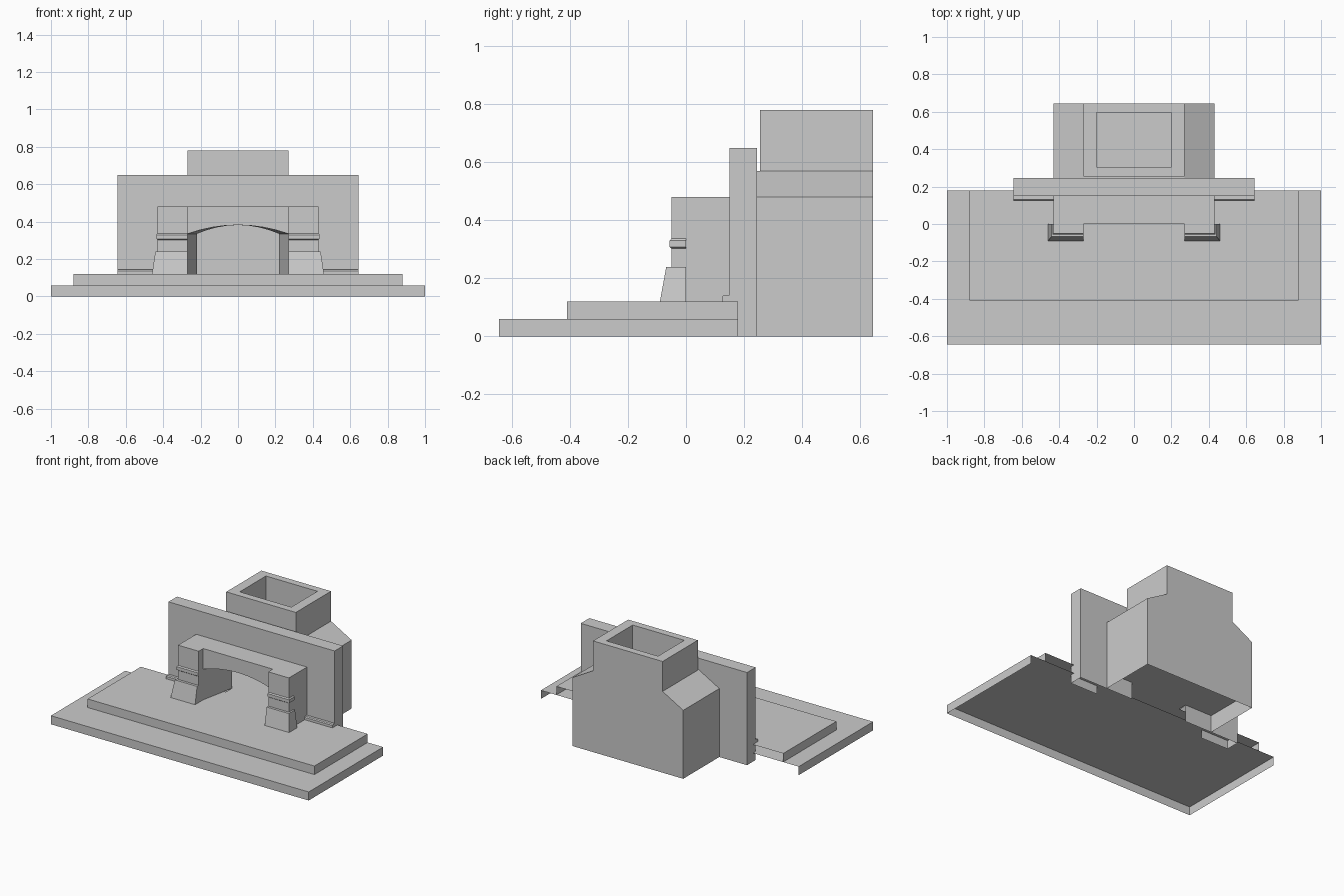
import bpy, bmesh

if "Cube" in bpy.data.objects:
    bpy.data.objects.remove(bpy.data.objects["Cube"])


def make(name, faces, fix=False):
    """Make an object from a list of polygons, welding shared corners."""
    bm = bmesh.new()
    for f in faces:
        bm.faces.new([bm.verts.new(p) for p in f])
    bmesh.ops.remove_doubles(bm, verts=bm.verts[:], dist=1e-5)
    if fix:
        bmesh.ops.recalc_face_normals(bm, faces=bm.faces[:])
    me = bpy.data.meshes.new(name)
    bm.to_mesh(me)
    bm.free()
    ob = bpy.data.objects.new(name, me)
    bpy.context.collection.objects.link(ob)
    return ob


def loft(rings, caps=True, closed=True):
    """Quads between successive rings, with optional end caps."""
    faces = []
    for a, b in zip(rings, rings[1:]):
        n = len(a)
        for i in range(n if closed else n - 1):
            j = (i + 1) % n
            faces.append([a[i], a[j], b[j], b[i]])
    if caps:
        faces += [list(reversed(rings[0])), rings[-1]]
    return faces


def rect(x0, x1, y0, y1, z):
    return [(x0, y0, z), (x1, y0, z), (x1, y1, z), (x0, y1, z)]


# Hearth steps: open at the back and underneath
def step(name, hx, y0, z0, z1):
    y1 = 0.18
    b, t = rect(-hx, hx, y0, y1, z0), rect(-hx, hx, y0, y1, z1)
    make(name, [t, [b[0], b[1], t[1], t[0]],
                [b[1], b[2], t[2], t[1]], [b[3], b[0], t[0], t[3]]])


step("lower_hearth_step", 1.0, -0.645, 0.0, 0.06)
step("upper_hearth_step", 0.88, -0.41, 0.06, 0.12)


# Arched opening profile, left foot to right foot
def arch(hx, y, foot, n=8):
    pts = [(-hx, y, foot)]
    for i in range(n + 1):
        u = -1 + 2 * i / n
        pts.append((u * hx, y, 0.335 + 0.047 * (1 - u * u)))
    return pts + [(hx, y, foot)]


def outline(hx, y, z0, z1):
    return [(hx, y, z0), (hx, y, z1), (-hx, y, z1), (-hx, y, z0)]


# Surround and its splayed arched reveal
front, back = arch(0.27, 0, 0.12), arch(0.22, 0.245, 0.12)
o0, o1 = outline(0.43, 0, 0.12, 0.48), outline(0.43, 0.15, 0.12, 0.48)
make("fireplace_surround",
     [front + o0] + [f[::-1] for f in loft([o0, o1], False, False)])
make("arched_reveal", [f[::-1] for f in loft([front, back], False, False)])

# Wall slab behind the surround
w0, w1 = outline(0.645, 0.15, 0, 0.65), outline(0.645, 0.245, 0, 0.65)
inner = outline(0.43, 0.15, 0, 0.48)
make("wall_slab",
     [w0 + inner[::-1], (arch(0.22, 0.245, 0) + w1)[::-1]]
     + [f[::-1] for f in loft([w0, w1], False, False)])

# Pilasters with tapered plinth and band: (height, outer x, front y)
PILASTER = [(0.12, 0.46, -0.09), (0.24, 0.442, -0.068), (0.24, 0.43, -0.05),
            (0.303, 0.43, -0.05), (0.308, 0.437, -0.056),
            (0.33, 0.437, -0.056), (0.338, 0.43, -0.05), (0.48, 0.43, -0.05)]
SKIRTING = [(0.12, 0.125), (0.137, 0.125), (0.143, 0.131), (0.143, 0.15)]
for side, s in (("left", -1), ("right", 1)):
    rings = [rect(s * 0.27, s * x, y, 0, z) for z, x, y in PILASTER]
    make(side + "_pilaster", loft(rings), True)
    # Skirting beside the surround
    rings = [[(s * x, y, z) for z, y in SKIRTING] + [(s * x, 0.15, 0.12)]
             for x in (0.43, 0.645)]
    make(side + "_skirting", loft(rings), True)

# Firebox floor
make("firebox_floor", [rect(-0.22, 0.22, 0.18, 0.245, 0.12),
                       rect(-0.43, 0.43, 0.245, 0.645, 0.12)])

# Chimney breast with sloped shoulders, open underneath
side = [(0.43, 0), (0.43, 0.48), (0.27, 0.57)]
prof = side + [(-x, z) for x, z in side[::-1]]
f0 = [(x, 0.245, z) for x, z in prof]
f1 = [(x, 0.645, z) for x, z in prof]
walls = loft([f0, f1], False, False)
del walls[2]
make("chimney_breast", [f[::-1] for f in walls] + [
    f1[::-1],
    rect(-0.27, 0.27, 0.245, 0.255, 0.57)])

# Chimney stack: outer walls, rim and flue lining
make("chimney_stack", loft([
    rect(-0.27, 0.27, 0.255, 0.645, 0.57),
    rect(-0.27, 0.27, 0.255, 0.645, 0.78),
    rect(-0.2, 0.2, 0.305, 0.595, 0.78),
    rect(-0.2, 0.2, 0.305, 0.595, 0.48)], False))
